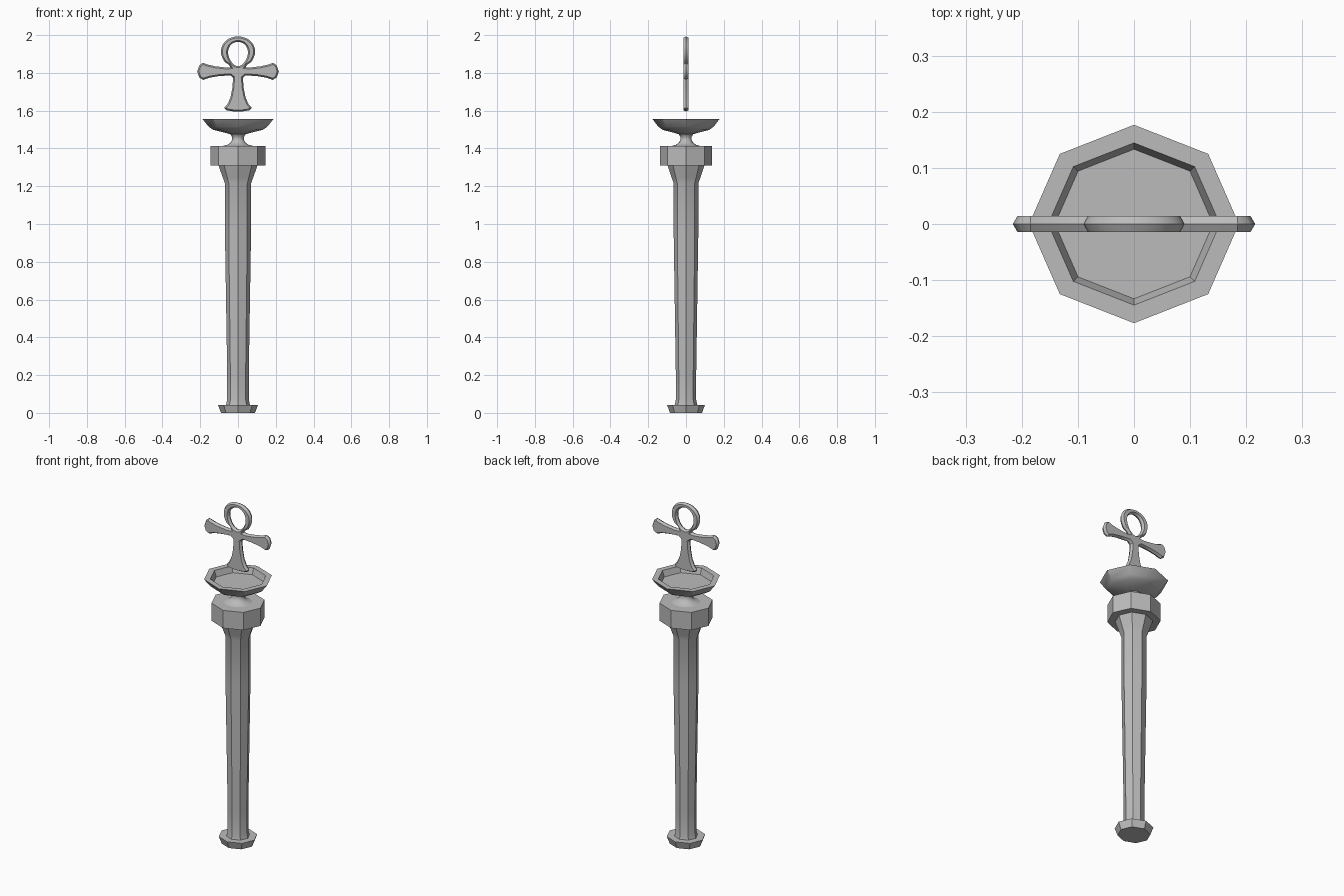
import bpy, bmesh
from math import sin, cos, pi, radians

if "Cube" in bpy.data.objects:
    bpy.data.objects.remove(bpy.data.objects["Cube"])

stone = bpy.data.materials.new("plain_grey")
stone.use_nodes = True
GREY = (0.5, 0.5, 0.5, 1)
stone.diffuse_color = GREY
stone.node_tree.nodes["Principled BSDF"].inputs["Base Color"].default_value = GREY
DEPTH = 0.945  # plan is slightly narrower front to back


def finish(name, mesh, angle=35):
    obj = bpy.data.objects.new(name, mesh)
    bpy.context.collection.objects.link(obj)
    mesh.materials.clear()
    mesh.materials.append(stone)
    bpy.ops.object.select_all(action='DESELECT')
    obj.select_set(True)
    bpy.context.view_layer.objects.active = obj
    bpy.ops.object.shade_smooth_by_angle(angle=radians(angle))
    return obj


def turned(name, profile, sides=8, angle=35):
    """Stack rings of (radius, height) and cap both ends."""
    bm = bmesh.new()
    rings = []
    for r, z in profile:
        rings.append([bm.verts.new((r * cos(2 * pi * i / sides),
                                    r * sin(2 * pi * i / sides) * DEPTH, z))
                      for i in range(sides)])
    for a, b in zip(rings, rings[1:]):
        for i in range(sides):
            j = (i + 1) % sides
            bm.faces.new((a[i], a[j], b[j], b[i]))
    bm.faces.new(rings[0][::-1])
    bm.faces.new(rings[-1])
    bmesh.ops.recalc_face_normals(bm, faces=bm.faces)
    mesh = bpy.data.meshes.new(name)
    bm.to_mesh(mesh)
    bm.free()
    return finish(name, mesh, angle)


# Column, foot and capital
turned("foot", [(0.09, 0), (0.106, 0.042)])
turned("column", [(0.064, 0.04), (0.057, 0.07), (0.057, 0.2), (0.069, 0.95),
                  (0.069, 1.215), (0.08, 1.245), (0.104, 1.312)])
turned("capital", [(0.146, 1.31), (0.146, 1.414)])

# Dish on its waisted neck
turned("neck", [(0.08, 1.413), (0.055, 1.42), (0.038, 1.433), (0.031, 1.447),
                (0.031, 1.46), (0.04, 1.475), (0.06, 1.49)], 16, 50)
turned("dish", [(0.04, 1.475), (0.075, 1.485), (0.13, 1.498), (0.155, 1.515),
                (0.187, 1.555), (0.153, 1.555), (0.141, 1.52)])

# Looped cross: right half of the outline, then mirrored
half = []
for i in range(13):
    t = radians(128) * i / 12
    half.append((0.09 * sin(t) * (1 + 0.07 * cos(t)), 1.908 + 0.085 * cos(t)))
half += [(0.048, 1.843), (0.04, 1.83), (0.06, 1.828), (0.12, 1.835), (0.16, 1.844),
         (0.185, 1.853), (0.205, 1.84), (0.216, 1.808), (0.205, 1.776),
         (0.185, 1.763), (0.15, 1.775), (0.1, 1.783), (0.04, 1.787), (0.026, 1.775),
         (0.03, 1.72), (0.04, 1.67), (0.055, 1.635), (0.073, 1.615), (0.06, 1.602),
         (0.03, 1.597), (0, 1.595)]
outline = half + [(-x, z) for x, z in half[-2:0:-1]]
hole = [(0.052 * sin(t) * (1 + 0.15 * cos(t)), 1.9 + 0.064 * cos(t))
        for t in (2 * pi * i / 24 for i in range(24))]

curve = bpy.data.curves.new("cross_outline", 'CURVE')
curve.dimensions = '2D'
curve.fill_mode = 'BOTH'
EDGE = 0.008
curve.bevel_depth = EDGE
curve.bevel_resolution = 0
curve.offset = -EDGE
for pts in (outline, hole):
    s = curve.splines.new('POLY')
    s.points.add(len(pts) - 1)
    for p, (x, z) in zip(s.points, pts):
        p.co = (x, z, 0, 1)
    s.use_cyclic_u = True
helper = bpy.data.objects.new("cross_helper", curve)
bpy.context.collection.objects.link(helper)
bpy.context.view_layer.update()
mesh = bpy.data.meshes.new_from_object(
    helper.evaluated_get(bpy.context.evaluated_depsgraph_get()))
bpy.data.objects.remove(helper)

# Stand the cross upright and set its thickness
for v in mesh.vertices:
    x, z, y = v.co
    v.co = (x, -y * 0.0145 / EDGE, z)
bm = bmesh.new()
bm.from_mesh(mesh)
bmesh.ops.remove_doubles(bm, verts=bm.verts, dist=0.0002)
bmesh.ops.recalc_face_normals(bm, faces=bm.faces)
bm.to_mesh(mesh)
bm.free()
finish("looped_cross", mesh, 40)
